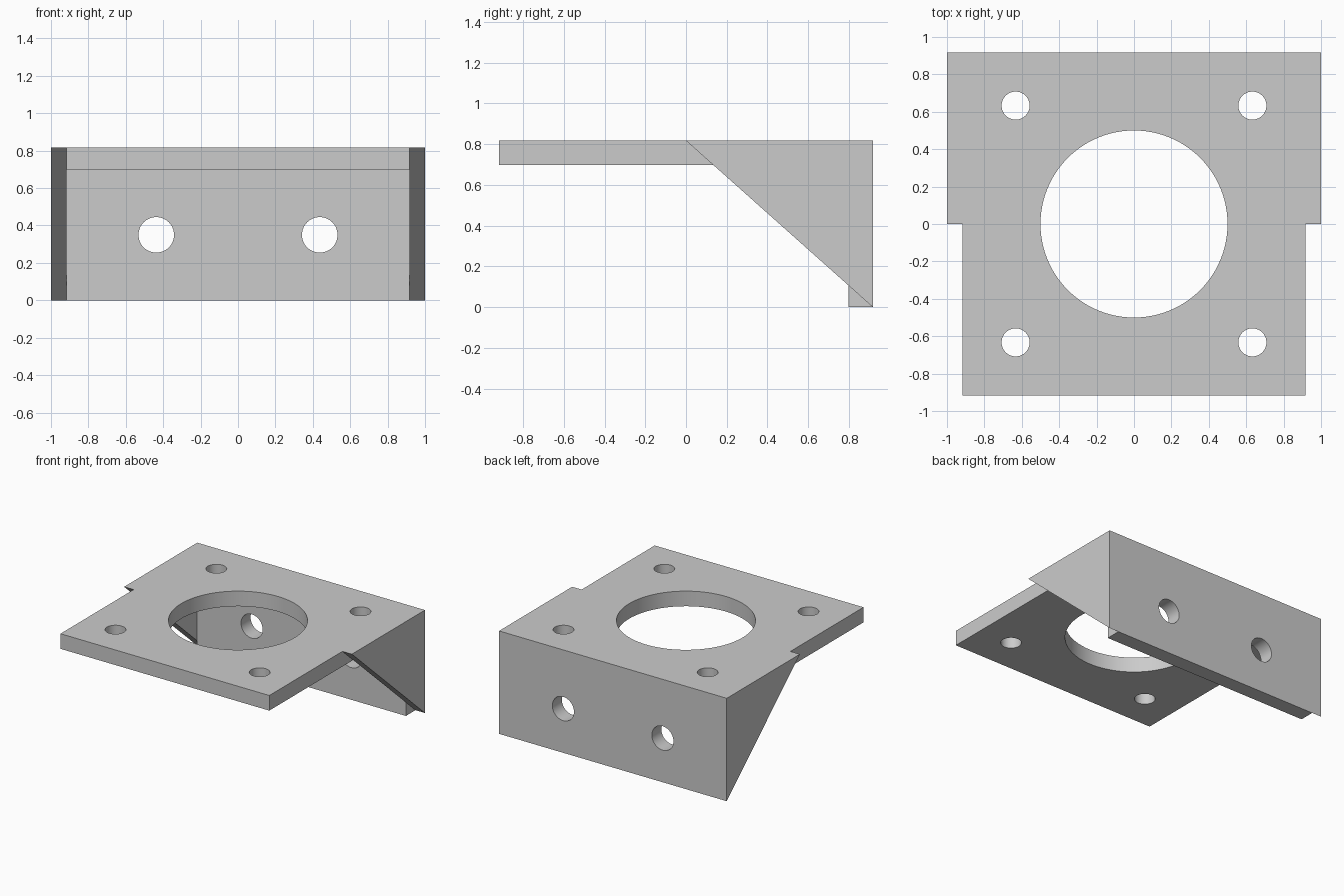
import bpy
import bmesh
import math
from mathutils import Vector

cube = bpy.data.objects.get("Cube")
if cube:
    bpy.data.objects.remove(cube, do_unlink=True)

HALF = 0.917      # half width of the bracket body and half depth
HEIGHT = 0.817
THICK = 0.12

grey = bpy.data.materials.new("plain grey")
grey.use_nodes = True
colour = (0.6, 0.6, 0.6, 1)
grey.diffuse_color = colour
grey.node_tree.nodes["Principled BSDF"].inputs["Base Color"].default_value = colour


def extrude_profile(name, profile, x0, x1):
    """Solid made from a (y, z) outline swept along x."""
    bm = bmesh.new()
    face = bm.faces.new([bm.verts.new((x0, y, z)) for y, z in profile])
    swept = bmesh.ops.extrude_face_region(bm, geom=[face])["geom"]
    verts = [v for v in swept if isinstance(v, bmesh.types.BMVert)]
    bmesh.ops.translate(bm, verts=verts, vec=Vector((x1 - x0, 0, 0)))
    bmesh.ops.recalc_face_normals(bm, faces=bm.faces)
    mesh = bpy.data.meshes.new(name)
    bm.to_mesh(mesh)
    bm.free()
    mesh.materials.append(grey)
    obj = bpy.data.objects.new(name, mesh)
    bpy.context.collection.objects.link(obj)
    return obj


def drill(target, radius, centre, rotation=(0, 0, 0), sides=48):
    """Cut a round hole through the target, then discard the cutter."""
    bpy.ops.mesh.primitive_cylinder_add(vertices=sides, radius=radius, depth=0.4,
                                        location=centre, rotation=rotation)
    cutter = bpy.context.object
    cutter.name = "hole_cutter"
    cutter.hide_render = True
    cutter.data.materials.append(grey)
    mod = target.modifiers.new("hole", "BOOLEAN")
    mod.operation = "DIFFERENCE"
    mod.solver = "EXACT"
    mod.object = cutter
    bpy.ops.object.select_all(action="DESELECT")
    target.select_set(True)
    bpy.context.view_layer.objects.active = target
    bpy.ops.object.modifier_apply(modifier=mod.name)
    bpy.data.objects.remove(cutter, do_unlink=True)


# L-shaped body: flat top plate and back wall
under = HEIGHT - THICK
inner = HALF - THICK
bracket = extrude_profile("bracket_body", [
    (-HALF, under), (inner, under), (inner, 0),
    (HALF, 0), (HALF, HEIGHT), (-HALF, HEIGHT)], -HALF, HALF)

# Large centre opening, four plate holes, two wall holes
drill(bracket, 0.5, (0, 0, HEIGHT), sides=96)
for sx in (-1, 1):
    for sy in (-1, 1):
        drill(bracket, 0.075, (sx * 0.633, sy * 0.633, HEIGHT))
    drill(bracket, 0.095, (sx * 0.437, HALF, 0.35), (math.pi / 2, 0, 0))
bpy.ops.object.shade_smooth_by_angle(angle=math.radians(30))

# Triangular side gussets
for name, side in (("left_gusset", 1), ("right_gusset", -1)):
    extrude_profile(name, [(0, HEIGHT), (HALF, HEIGHT), (HALF, 0)],
                    side * HALF, side)
